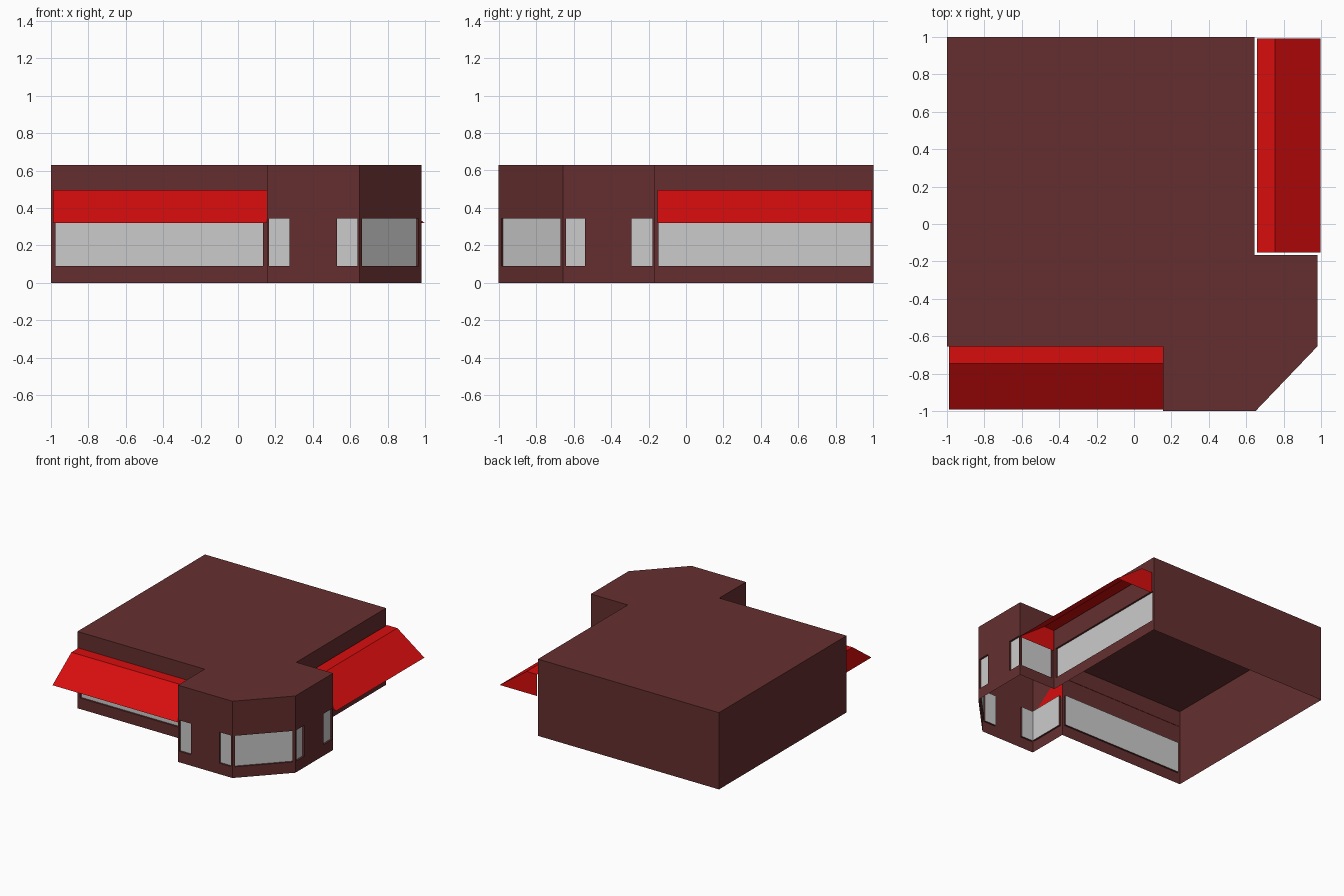
import bpy
import bmesh
from mathutils import Vector

if "Cube" in bpy.data.objects:
    bpy.data.objects.remove(bpy.data.objects["Cube"])

H = 0.63                 # wall height
SILL, HEAD = 0.09, 0.345  # window bottom and top
DEPTH = 0.015            # window recess


def material(name, color):
    m = bpy.data.materials.new(name)
    m.diffuse_color = color
    m.use_nodes = True
    m.node_tree.nodes["Principled BSDF"].inputs["Base Color"].default_value = m.diffuse_color
    return m


def finish(bm, name, mat=None):
    bmesh.ops.remove_doubles(bm, verts=bm.verts, dist=0.0005)
    mesh = bpy.data.meshes.new(name)
    bm.to_mesh(mesh)
    bm.free()
    if mat:
        mesh.materials.append(mat)
    obj = bpy.data.objects.new(name, mesh)
    bpy.context.collection.objects.link(obj)
    return obj


def face(bm, pts):
    bm.faces.new([bm.verts.new(p) for p in pts])


brown = material("brown_wall", (0.13, 0.028, 0.028, 1))
red = material("red_awning", (0.68, 0.004, 0.004, 1))

# Footprint, counter-clockwise, with window spans measured along each wall
walls = [
    ((-1, 1), []),
    ((-1, -0.655), [(0.025, 1.135)]),
    ((0.155, -0.655), [(0.02, 0.325)]),
    ((0.155, -1), [(0.012, 0.12), (0.375, 0.483)]),
    ((0.65, -1), [(0.02, 0.457)]),
    ((0.98, -0.655), [(0.015, 0.115), (0.365, 0.475)]),
    ((0.98, -0.165), [(0.02, 0.315)]),
    ((0.645, -0.165), [(0.018, 1.15)]),
    ((0.645, 1), []),
]

shell, panes = bmesh.new(), bmesh.new()

# Walls with recessed window openings; the underside stays open
for i, (start, spans) in enumerate(walls):
    p = Vector((*start, 0))
    q = Vector((*walls[(i + 1) % len(walls)][0], 0))
    along = (q - p).normalized()
    inward = Vector((-along.y, along.x, 0)) * DEPTH

    def at(d, z):
        return p + along * d + Vector((0, 0, z))

    def panel(a, b, z0, z1):
        face(shell, [at(a, z0), at(b, z0), at(b, z1), at(a, z1)])

    pos = 0
    for a, b in spans:
        panel(pos, a, 0, H)
        panel(a, b, 0, SILL)
        panel(a, b, HEAD, H)
        rim = [at(a, SILL), at(b, SILL), at(b, HEAD), at(a, HEAD)]
        back = [v + inward for v in rim]
        for k in range(4):
            n = (k + 1) % 4
            face(shell, [rim[k], rim[n], back[n], back[k]])
        face(panes, back)
        pos = b
    panel(pos, (q - p).length, 0, H)

# Flat roof
face(shell, [(x, y, H) for (x, y), _ in walls])
finish(shell, "building_shell", brown)
finish(panes, "window_panes")


# Awnings: flat top, sloped front, closed ends, open underneath
def awning(name, a, b, place):
    profile = [(0.655, 0.32), (0.655, 0.497), (0.75, 0.497), (0.995, 0.32)]
    bm = bmesh.new()
    left = [place(a, o, z) for o, z in profile]
    right = [place(b, o, z) for o, z in profile]
    for k in (1, 2):
        face(bm, [left[k], left[k + 1], right[k + 1], right[k]])
    face(bm, left[::-1])
    face(bm, right)
    bmesh.ops.remove_doubles(bm, verts=bm.verts, dist=0.0005)
    # Orient faces away from the awning's inside
    center = sum((v.co for v in bm.verts), Vector()) / len(bm.verts)
    center.z = 0.35
    bm.normal_update()
    for f in bm.faces:
        if f.normal.dot(f.calc_center_median() - center) < 0:
            f.normal_flip()
    finish(bm, name, red)


awning("front_awning", -0.99, 0.157, lambda s, o, z: (s, 0.003 - o, z))
awning("side_awning", -0.152, 0.992, lambda s, o, z: (o + 0.003, s, z))
